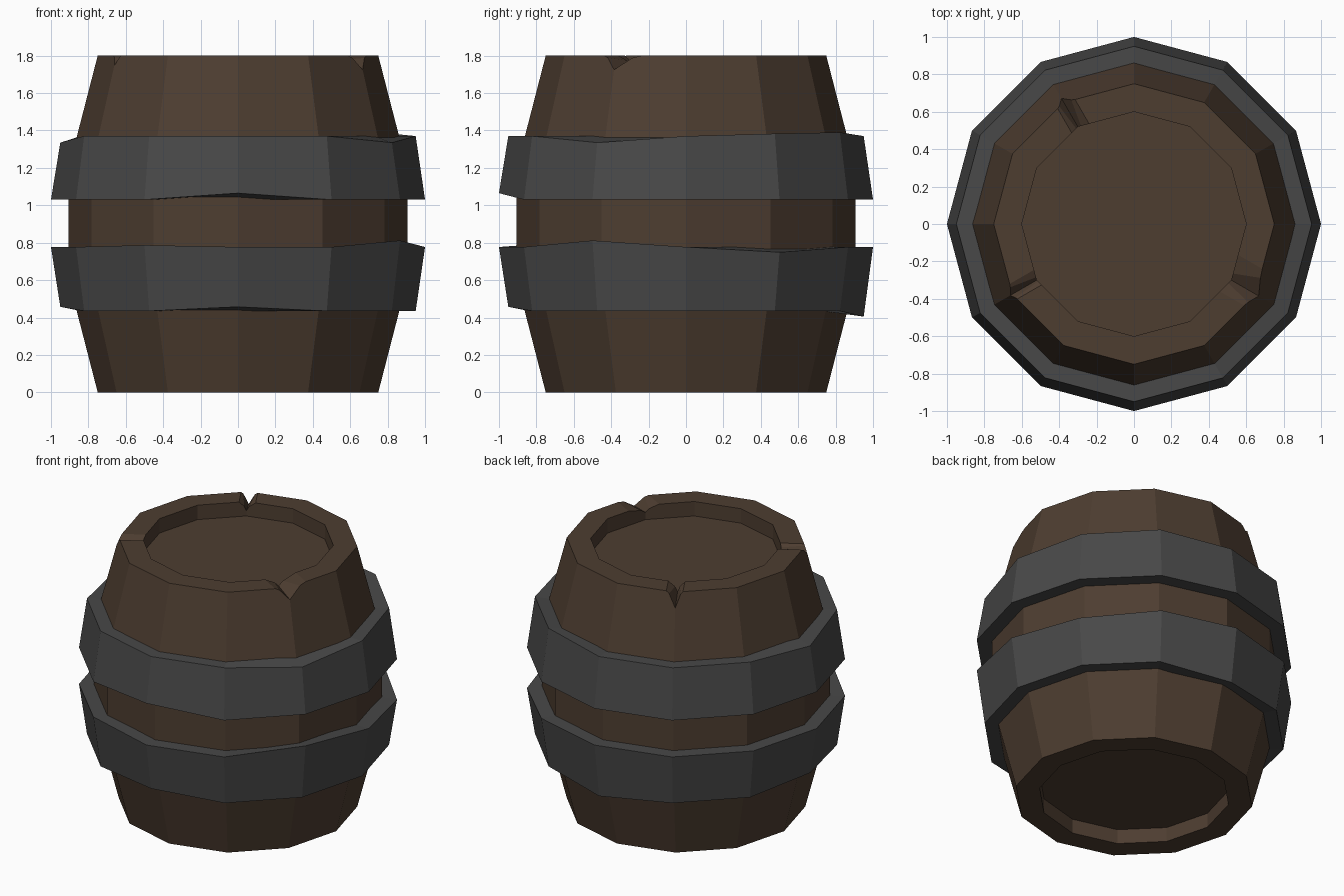
import bpy, bmesh
from math import cos, sin, radians
from mathutils import Vector

if "Cube" in bpy.data.objects:
    bpy.data.objects.remove(bpy.data.objects["Cube"])

SIDES = 12


def material(name, color):
    m = bpy.data.materials.new(name)
    m.diffuse_color = (*color, 1)
    m.use_nodes = True
    m.node_tree.nodes["Principled BSDF"].inputs["Base Color"].default_value = m.diffuse_color
    return m


def make_object(name, bm, mat=None):
    bmesh.ops.recalc_face_normals(bm, faces=bm.faces)
    me = bpy.data.meshes.new(name)
    bm.to_mesh(me)
    bm.free()
    ob = bpy.data.objects.new(name, me)
    bpy.context.collection.objects.link(ob)
    if mat:
        me.materials.append(mat)
    return ob


def lathe(profile, closed, nudges={}):
    """Twelve-sided turned shape; nudges = {(ring, angle): dz}."""
    bm = bmesh.new()
    rings = []
    for i, (r, z) in enumerate(profile):
        ring = []
        for k in range(SIDES):
            deg = k * 360 // SIDES
            a = radians(deg)
            ring.append(bm.verts.new((r * cos(a), r * sin(a), z + nudges.get((i, deg), 0))))
        rings.append(ring)
    pairs = list(zip(rings, rings[1:]))
    if closed:
        pairs.append((rings[-1], rings[0]))
    else:
        bm.faces.new(rings[0])
        bm.faces.new(rings[-1])
    for a, b in pairs:
        for k in range(SIDES):
            n = (k + 1) % SIDES
            bm.faces.new((a[k], a[n], b[n], b[k]))
    return bm


wood = material("wood", (0.075, 0.047, 0.030))
iron = material("iron", (0.065, 0.065, 0.065))

# Barrel body with recessed lid and base
body = make_object("barrel_body", lathe(
    [(0.6, 0.1), (0.6, 0), (0.75, 0), (0.905, 0.6), (0.905, 1.2),
     (0.75, 1.8), (0.6, 1.8), (0.6, 1.7)], False), wood)


# Chipped V notches in the top rim: angle, side offsets, depth
def notch_cutter(deg, low, high, depth):
    a = radians(deg)
    out, side = Vector((cos(a), sin(a), 0)), Vector((-sin(a), cos(a), 0))
    bm = bmesh.new()
    ends = []
    for r, d in ((0.5, depth * 0.5), (0.85, depth * 1.25)):
        ends.append([bm.verts.new(out * r + side * t + Vector((0, 0, z)))
                     for t, z in ((0, 1.8 - d), (high, 1.8), (high, 1.9), (low, 1.9), (low, 1.8))])
    for e in ends:
        bm.faces.new(e)
    for k in range(5):
        n = (k + 1) % 5
        bm.faces.new((ends[0][k], ends[0][n], ends[1][n], ends[1][k]))
    bmesh.ops.triangulate(bm, faces=bm.faces)
    return make_object("notch_cutter", bm, wood)


for spec in ((-30, -0.083, 0.135, 0.07), (210, -0.055, 0.035, 0.05), (120, -0.06, 0.045, 0.09)):
    cutter = notch_cutter(*spec)
    cutter.hide_render = True
    cutter.hide_set(True)
    mod = body.modifiers.new("notch", 'BOOLEAN')
    mod.operation = 'DIFFERENCE'
    mod.solver = 'EXACT'
    mod.object = cutter

# Iron hoops, slightly bent at a few corners
make_object("upper_hoop", lathe(
    [(0.84, 1.03), (1.0, 1.03), (0.95, 1.37), (0.84, 1.37)], True,
    {(1, 270): 0.035, (2, 180): -0.035, (2, 330): -0.035, (2, 60): 0.02, (2, 30): 0.013}), iron)
make_object("lower_hoop", lathe(
    [(0.84, 0.435), (0.95, 0.435), (1.0, 0.777), (0.84, 0.777)], True,
    {(1, 270): 0.022, (1, 180): 0.022, (1, 90): -0.03,
     (2, 330): 0.035, (2, 30): -0.028, (2, 240): 0.01}), iron)
